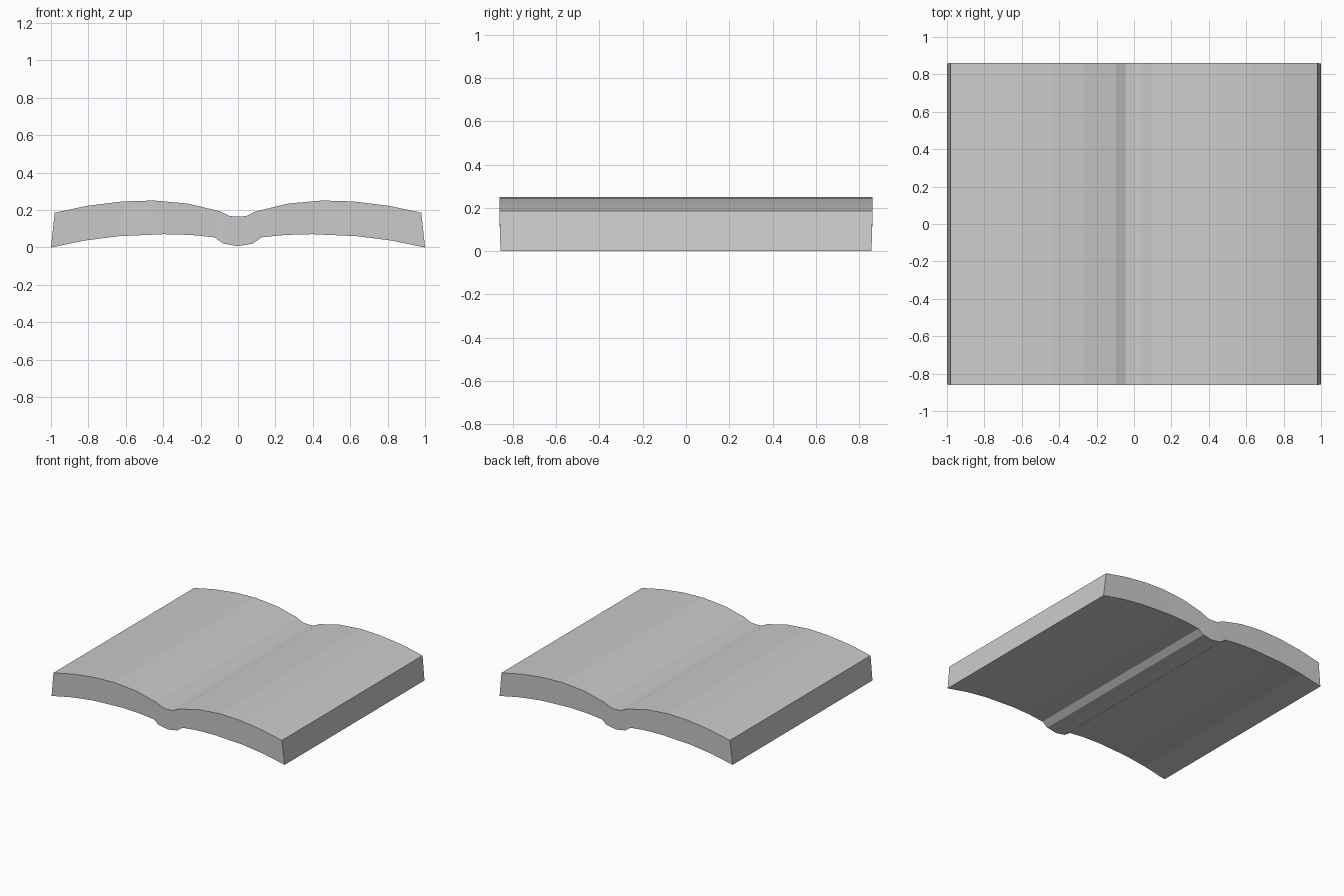
import bpy
import bmesh

cube = bpy.data.objects.get("Cube")
if cube:
    bpy.data.objects.remove(cube, do_unlink=True)

# Paper colour
paper = bpy.data.materials.new("light_grey_paper")
paper.use_nodes = True
grey = (0.6, 0.6, 0.6, 1)
paper.diffuse_color = grey
paper.node_tree.nodes["Principled BSDF"].inputs["Base Color"].default_value = grey

# Half cross-section from the spine outwards: upper pages and underside
UPPER = [(0, 0.165), (0.045, 0.168), (0.095, 0.193), (0.27, 0.235), (0.45, 0.251),
         (0.62, 0.246), (0.81, 0.222), (0.98, 0.186)]
LOWER = [(0, 0.007), (0.08, 0.021), (0.125, 0.054), (0.25, 0.067), (0.4, 0.071),
         (0.64, 0.06), (0.82, 0.037), (1, 0)]
HALF_DEPTH = 0.862
TAPER = 0.005


def mirrored(half):
    """Full left-to-right line from a half that starts at the centre."""
    return [(-x, z) for x, z in reversed(half[1:])] + half


# Open book: a closed profile extruded along the spine
bm = bmesh.new()
outline = mirrored(LOWER) + mirrored(UPPER)[::-1]
inset_count = len(mirrored(LOWER))
rings = []
for side in (-1, 1):
    ring = []
    for i, (x, z) in enumerate(outline):
        depth = HALF_DEPTH - (TAPER if i < inset_count else 0)
        ring.append(bm.verts.new((x, side * depth, z)))
    rings.append(ring)
front, back = rings
n = len(outline)
for i in range(n):
    j = (i + 1) % n
    bm.faces.new((front[i], front[j], back[j], back[i]))

# Page ends: strips joining the underside to the upper pages
for ring in rings:
    for i in range(inset_count - 1):
        bm.faces.new((ring[i], ring[i + 1], ring[n - 2 - i], ring[n - 1 - i]))
bmesh.ops.recalc_face_normals(bm, faces=bm.faces)

mesh = bpy.data.meshes.new("open_book")
bm.to_mesh(mesh)
bm.free()
mesh.materials.append(paper)
book = bpy.data.objects.new("open_book", mesh)
bpy.context.collection.objects.link(book)
